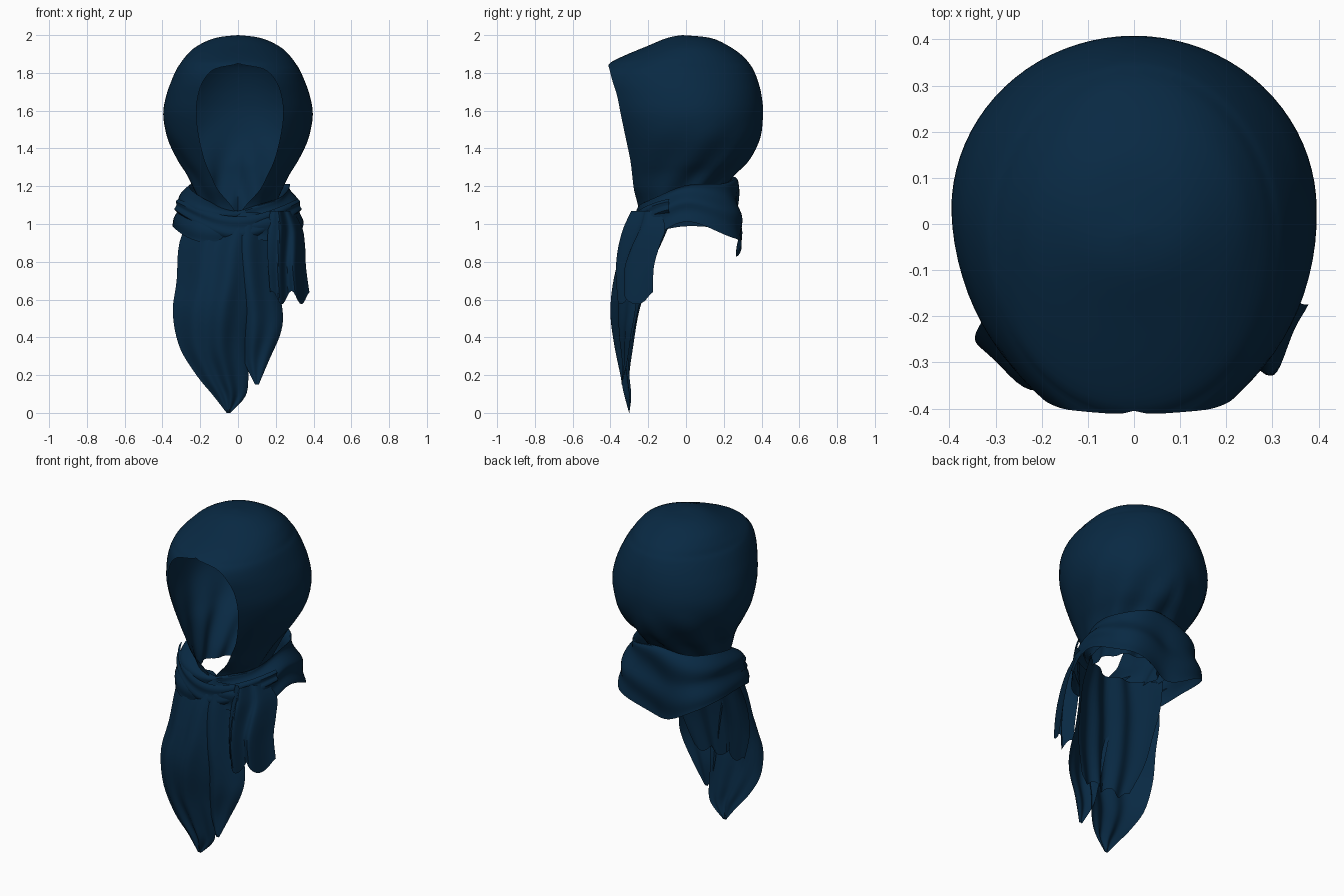
import bpy, bmesh, math

if "Cube" in bpy.data.objects:
    bpy.data.objects.remove(bpy.data.objects["Cube"])

cloth = bpy.data.materials.new("navy_cloth")
cloth.diffuse_color = (0.0025, 0.022, 0.056, 1)
cloth.use_nodes = True
cloth.node_tree.nodes["Principled BSDF"].inputs["Base Color"].default_value = cloth.diffuse_color


def spline(keys, t):
    """Catmull-Rom through a list of tuples, t in 0..1."""
    n = len(keys) - 1
    i = min(int(t * n), n - 1)
    f = t * n - i
    a, b, c, d = (keys[min(max(i + k, 0), n)] for k in (-1, 0, 1, 2))
    return [q + 0.5 * f * (r - p + f * (2*p - 5*q + 4*r - s + f * (3*(q - r) + s - p)))
            for p, q, r, s in zip(a, b, c, d)]


def sheet(name, fn, nu, nv):
    """Cloth surface from fn(u, v) -> (x, y, z)."""
    bm = bmesh.new()
    g = [[bm.verts.new(fn(i / nu, j / nv)) for i in range(nu + 1)] for j in range(nv + 1)]
    for j in range(nv):
        for i in range(nu):
            bm.faces.new((g[j][i], g[j][i+1], g[j+1][i+1], g[j+1][i]))
    bmesh.ops.remove_doubles(bm, verts=bm.verts, dist=0.0005)
    me = bpy.data.meshes.new(name)
    bm.to_mesh(me)
    bm.free()
    me.materials.append(cloth)
    ob = bpy.data.objects.new(name, me)
    bpy.context.collection.objects.link(ob)
    bpy.context.view_layer.objects.active = ob
    ob.select_set(True)
    bpy.ops.object.shade_smooth_by_angle(angle=math.radians(35))
    ob.select_set(False)


# Hood: z, half width, front y, back y, half width of face opening
HOOD = [(2.0, .0001, -.02, -.0199, 0), (1.985, .12, -.1, .13, 0), (1.94, .22, -.21, .23, 0),
        (1.89, .275, -.33, .30, 0), (1.85, .305, -.405, .335, 0), (1.82, .325, -.405, .355, .13),
        (1.76, .352, -.39, .38, .19), (1.68, .38, -.365, .40, .22), (1.58, .396, -.345, .408, .23),
        (1.46, .375, -.32, .39, .215), (1.34, .315, -.295, .33, .185), (1.26, .265, -.285, .255, .15),
        (1.18, .23, -.275, .19, .11), (1.1, .2, -.255, .13, .04), (1.04, .19, -.25, .1, 0)]


def hood(u, v):
    z, w, f, b, o = spline(HOOD, v)
    o = max(o, 0)
    c = 0.5 * (f + b)
    p0 = math.asin(min(o / w, .9)) if w > .05 else 0
    p = p0 + u * (2 * math.pi - 2 * p0)
    # gathered folds towards the neck, slanting up to the face
    fold = max(0, min(1, (1.55 - z) / .3)) * .016 * math.sin(9 * abs(p - math.pi) + 14 * z) * math.sin(math.pi * u)
    s = 1 + fold / max(w, .1)
    depth = (c - f) / math.cos(p0) if math.cos(p) > 0 else b - c
    return (w * s * math.sin(p) + .012 * o / .24 * max(0, math.cos(p)), c - depth * s * math.cos(p), z)


sheet("hood", hood, 64, 56)

# Collar: (r, z) of inner, top, middle and bottom edge, front round to back
COLLAR = [(.235, 1.0, .24, 1.07, .275, 1.0, .28, .91), (.25, 1.02, .26, 1.13, .33, 1.04, .345, .91),
          (.25, 1.06, .265, 1.2, .315, 1.11, .345, 1.0), (.24, 1.06, .28, 1.22, .345, 1.08, .375, .93),
          (.2, 1.06, .255, 1.25, .28, 1.04, .265, .83)]
RING = COLLAR + COLLAR[-2::-1]


def collar(u, v):
    p = u * 2 * math.pi
    k = spline(RING, u)
    r, z = spline([k[i:i+2] for i in (0, 2, 4, 6)], v)
    r += .013 * math.sin(v * 18 + 2.2 * math.sin(p)) * math.sin(math.pi * v)
    return (r * math.sin(p), -r * math.cos(p), z + .012 * math.sin(5 * p) * v)


sheet("wrapped_collar", collar, 72, 28)


# Swag of cloth crossing the chest
def swag(u, v):
    p = (u * 2 - 1) * 1.3
    dip = math.cos(p) ** 2
    r = .33 - .04 * dip + .018 * math.sin(math.pi * v) + .006 * math.sin(v * 12)
    return (r * math.sin(p), -r * math.cos(p), 1.14 - .1 * dip - v * (.08 + .07 * dip))


sheet("chest_swag", swag, 36, 12)


def drape(name, keys, folds, amp, rag=0.0):
    """Hanging cloth: keys are z, left x, right x, left y, middle y, right y."""
    def fn(u, v):
        z, xl, xr, yl, ym, yr = spline(keys, v)
        y = yl * (1-u)**2 + yr * u*u + (2*ym - .5*(yl + yr)) * 2*u*(1-u)
        taper = min(1, (xr - xl) / .2)
        y += amp * taper * math.sin(folds * 2 * math.pi * u + 2.5 * v) * math.sin(math.pi * u)
        return (xl + (xr - xl) * u, y, z + rag * math.sin(folds * 2 * math.pi * u + 1) * v**3)
    sheet(name, fn, 28, 36)


drape("long_left_tail", [
    (1.06, -.24, .16, -.15, -.25, -.22), (.9, -.31, .12, -.15, -.31, -.28),
    (.7, -.325, .1, -.2, -.365, -.31), (.53, -.345, .075, -.25, -.385, -.32),
    (.35, -.31, .05, -.28, -.365, -.31), (.2, -.22, .055, -.30, -.335, -.3),
    (.09, -.13, .04, -.295, -.315, -.29), (0, -.06, -.04, -.3, -.3, -.3)], 2.5, .014)
drape("long_right_tail", [
    (1.06, -.1, .24, -.23, -.26, -.19), (.9, -.08, .2, -.27, -.31, -.23),
    (.7, -.05, .21, -.28, -.34, -.25), (.53, -.02, .237, -.29, -.345, -.27),
    (.42, .0, .225, -.3, -.345, -.29), (.28, .03, .165, -.31, -.335, -.31),
    (.15, .09, .11, -.34, -.34, -.34)], 1.5, .014)
drape("inner_fold", [
    (1.06, -.26, .24, -.06, -.2, -.08), (.92, -.29, .24, -.12, -.23, -.15),
    (.78, -.29, .22, -.18, -.26, -.2), (.6, -.27, .2, -.23, -.29, -.24),
    (.4, -.2, .14, -.28, -.31, -.28)], 3, .02, .02)
drape("short_side_tail", [
    (1.07, .17, .29, -.27, -.26, -.14), (.98, .16, .34, -.28, -.29, -.11),
    (.88, .155, .355, -.3, -.32, -.14), (.76, .16, .36, -.315, -.34, -.17),
    (.61, .17, .378, -.32, -.33, -.175)], 2, .03, .035)
